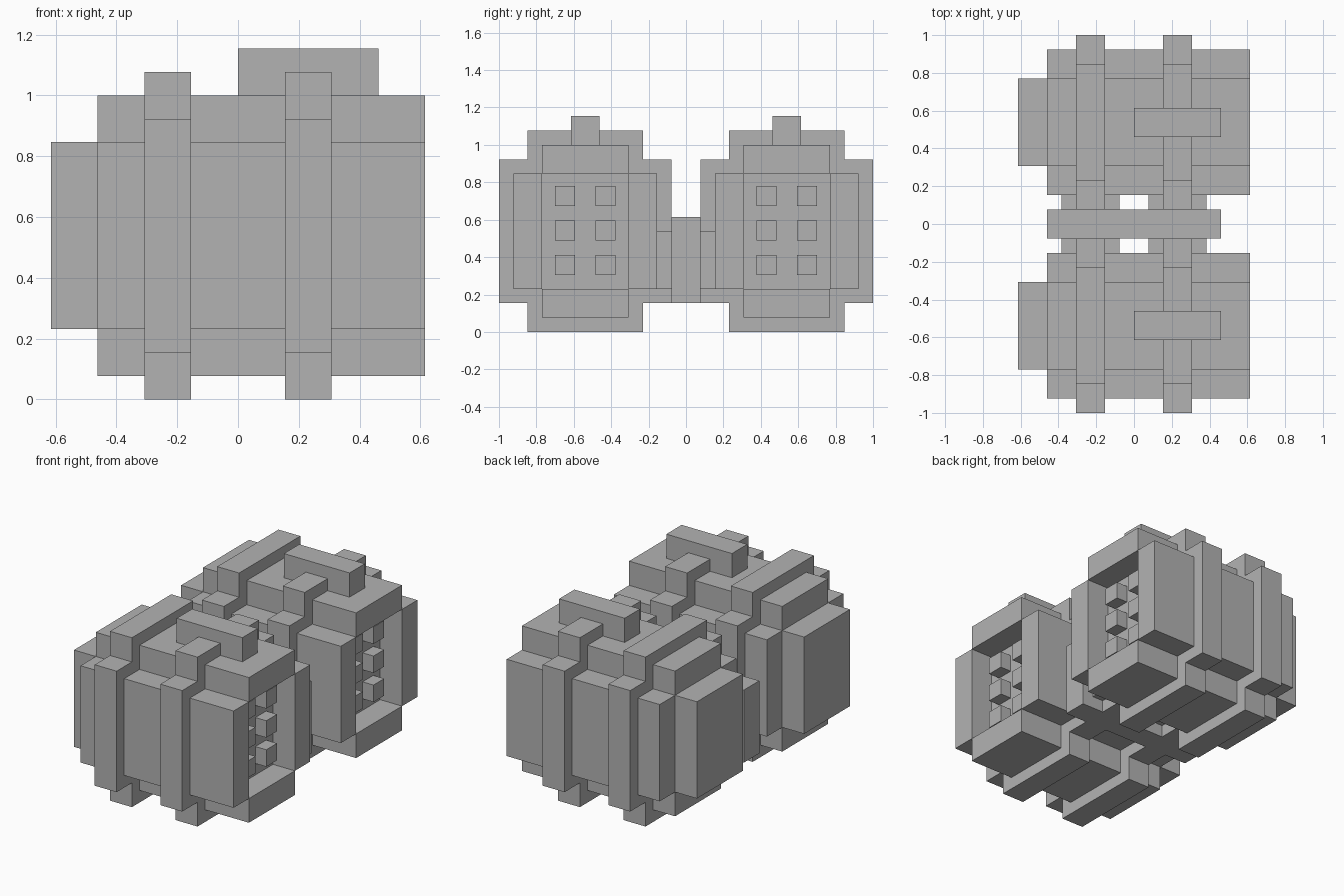
import bpy, bmesh

if "Cube" in bpy.data.objects:
    bpy.data.objects.remove(bpy.data.objects["Cube"])

U = 2 / 26  # the model sits on a grid of 26 units along its longest side

grey = bpy.data.materials.new("plain grey")
grey.diffuse_color = (0.45, 0.45, 0.45, 1)
grey.use_nodes = True
grey.node_tree.nodes["Principled BSDF"].inputs["Base Color"].default_value = grey.diffuse_color


def finish(name, bm):
    bmesh.ops.recalc_face_normals(bm, faces=bm.faces)
    for v in bm.verts:
        v.co *= U
    me = bpy.data.meshes.new(name)
    bm.to_mesh(me)
    bm.free()
    me.materials.append(grey)
    ob = bpy.data.objects.new(name, me)
    bpy.context.collection.objects.link(ob)
    return ob


def add_box(bm, x0, x1, y0, y1, z0, z1):
    vs = bmesh.ops.create_cube(bm, size=1)["verts"]
    for v in vs:
        v.co.x = x1 if v.co.x > 0 else x0
        v.co.y = y1 if v.co.y > 0 else y0
        v.co.z = z1 if v.co.z > 0 else z0


def box(name, *dims):
    bm = bmesh.new()
    add_box(bm, *dims)
    return finish(name, bm)


def cross(bm, x, cy, ny, wy, nz, wz):
    """Loop of 12 verts: a plus-shaped outline centred on (cy, 7)."""
    quarter = [(ny, -wz), (ny, -nz), (wy, -nz), (wy, nz), (ny, nz), (ny, wz)]
    pts = quarter + [(-y, -z) for y, z in quarter]
    return [bm.verts.new((x, cy + y, 7 + z)) for y, z in pts]


def bridge(bm, a, b):
    n = len(a)
    for i in range(n):
        j = (i + 1) % n
        bm.faces.new((a[i], a[j], b[j], b[i]))


def barrel(name, cy):
    """Plus-shaped body with a raised nose at -x and a recess at +x."""
    bm = bmesh.new()
    ends = []
    for x, depth_x in ((-6, -8), (8, 6)):
        loop = cross(bm, x, cy, 3, 5, 4, 6)
        for q in ((11, 0, 1, 10), (1, 2, 3, 4), (4, 5, 6, 7), (7, 8, 9, 10)):
            bm.faces.new([loop[i] for i in q])
        inner = [loop[i] for i in (1, 4, 7, 10)]
        cap = [bm.verts.new((depth_x, v.co.y, v.co.z)) for v in inner]
        bridge(bm, inner, cap)
        bm.faces.new(cap)
        ends.append(loop)
    bridge(bm, *ends)
    return finish(name, bm)


def band(name, cy, x0, x1):
    """Raised collar wrapped around the barrel."""
    bm = bmesh.new()
    loops = [cross(bm, x0, cy, 4, 6, 5, 7), cross(bm, x1, cy, 4, 6, 5, 7),
             cross(bm, x1, cy, 2.8, 4.8, 3.8, 5.8),
             cross(bm, x0, cy, 2.8, 4.8, 3.8, 5.8)]
    for i in range(4):
        bridge(bm, loops[i], loops[(i + 1) % 4])
    return finish(name, bm)


# Twin barrels with collars, top fin and studs in the open end
for side, cy in (("left", -7), ("right", 7)):
    barrel(f"{side}_barrel", cy)
    band(f"{side}_nose_collar", cy, -4, -2)
    band(f"{side}_tail_collar", cy, 2, 4)
    box(f"{side}_top_fin", 0, 6, cy - 1, cy + 1, 13, 15)
    bm = bmesh.new()
    for dy in (-1.4, 1.4):
        for z in (4.65, 7.05, 9.45):
            add_box(bm, 6, 7, cy + dy - 0.7, cy + dy + 0.7, z - 0.7, z + 0.7)
    finish(f"{side}_tail_studs", bm)

# Central bar and the cross links joining both barrels
box("centre_bar", -6, 6, -1, 1, 2, 8)
for side, y0, y1 in (("left", -2, -1), ("right", 1, 2)):
    box(f"{side}_nose_link", -5, -1, y0, y1, 3, 7)
    box(f"{side}_tail_link", 1, 5, y0, y1, 3, 7)
